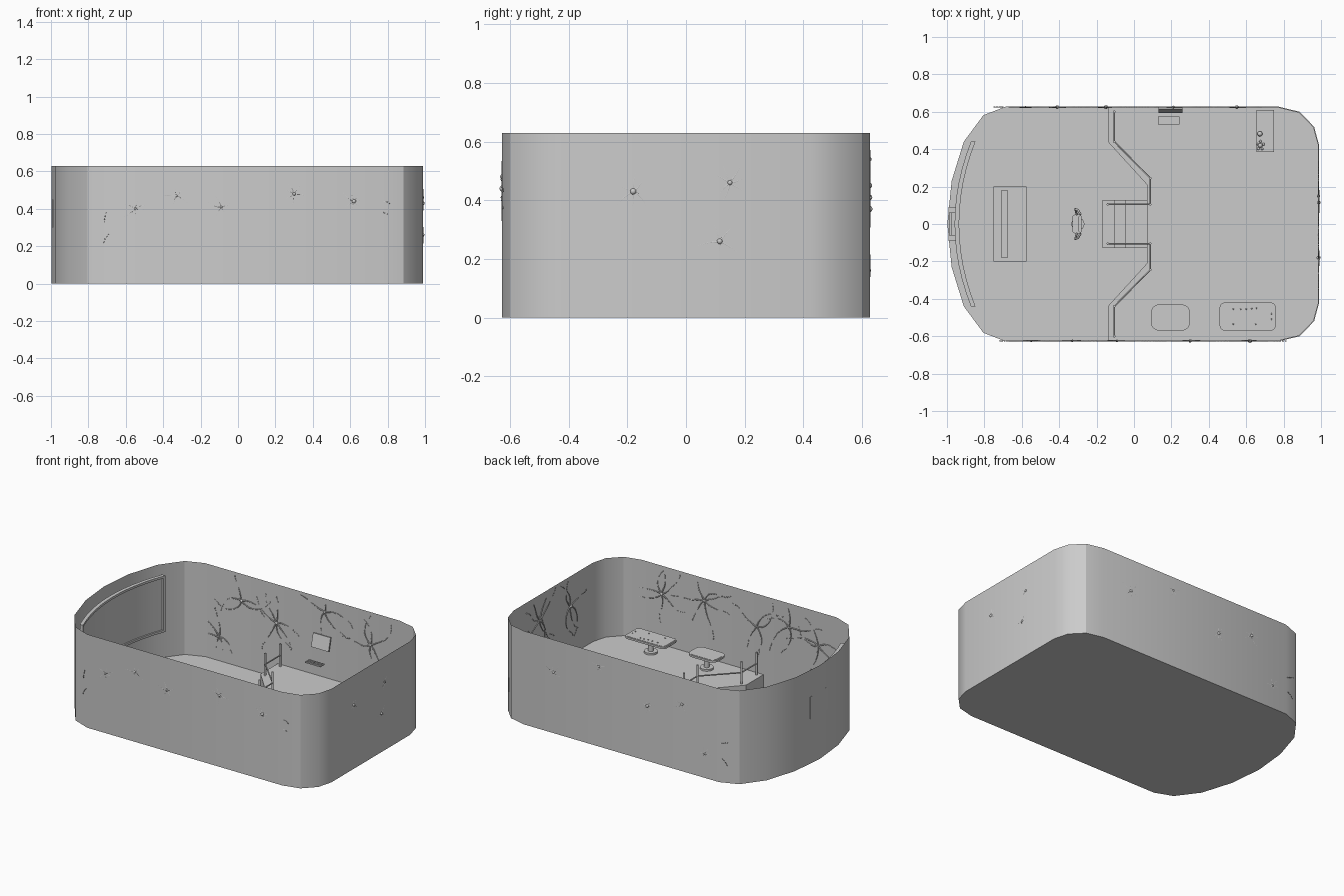
import bpy, bmesh, math, random
from mathutils import Vector

if "Cube" in bpy.data.objects:
    bpy.data.objects.remove(bpy.data.objects["Cube"])

random.seed(4)


def mesh_from(name, bm, smooth=None):
    bmesh.ops.recalc_face_normals(bm, faces=bm.faces)
    me = bpy.data.meshes.new(name)
    bm.to_mesh(me)
    bm.free()
    ob = bpy.data.objects.new(name, me)
    bpy.context.collection.objects.link(ob)
    if smooth:
        bpy.ops.object.select_all(action='DESELECT')
        ob.select_set(True)
        bpy.context.view_layer.objects.active = ob
        bpy.ops.object.shade_smooth_by_angle(angle=math.radians(smooth))
    return ob


def prism(name, pts, z0, z1, top=True, smooth=None):
    """Extruded outline; top=False leaves it open."""
    bm = bmesh.new()
    lo = [bm.verts.new((x, y, z0)) for x, y in pts]
    hi = [bm.verts.new((x, y, z1)) for x, y in pts]
    n = len(pts)
    for i in range(n):
        j = (i + 1) % n
        bm.faces.new((lo[i], lo[j], hi[j], hi[i]))
    bm.faces.new(lo)
    if top:
        bm.faces.new(hi)
    return mesh_from(name, bm, smooth)


def box(name, x0, x1, y0, y1, z0, z1):
    return prism(name, [(x0, y0), (x1, y0), (x1, y1), (x0, y1)], z0, z1)


def rounded(cx, cy, w, d, r, n=5):
    pts = []
    for k, (sx, sy) in enumerate(((1, 1), (-1, 1), (-1, -1), (1, -1))):
        for i in range(n + 1):
            a = math.pi / 2 * (k + i / n)
            pts.append((cx + sx * (w / 2 - r) + r * math.cos(a), cy + sy * (d / 2 - r) + r * math.sin(a)))
    return pts


def disc(name, x, y, r, z0, z1, n=16):
    return prism(name, [(x + r * math.cos(2 * math.pi * i / n), y + r * math.sin(2 * math.pi * i / n))
                        for i in range(n)], z0, z1, smooth=40)


def tubes(name, paths, r, taper=False):
    cu = bpy.data.curves.new(name, 'CURVE')
    cu.dimensions = '3D'
    cu.bevel_depth = r
    cu.bevel_resolution = 1
    cu.use_fill_caps = True
    for path in paths:
        sp = cu.splines.new('POLY')
        sp.points.add(len(path) - 1)
        for i, p in enumerate(path):
            sp.points[i].co = (*p, 1)
            sp.points[i].radius = 1 - 0.75 * i / len(path) if taper else 1
    ob = bpy.data.objects.new(name, cu)
    bpy.context.collection.objects.link(ob)
    return ob


def balls(name, items):
    bm = bmesh.new()
    for p, r in items:
        res = bmesh.ops.create_icosphere(bm, subdivisions=2, radius=r)
        bmesh.ops.translate(bm, verts=res['verts'], vec=p)
    return mesh_from(name, bm, 60)


# room shell: floor and thin open-topped wall
half = [(0.99, 0.42), (0.963, 0.52), (0.885, 0.6), (0.77, 0.628), (-0.685, 0.628),
        (-0.805, 0.582), (-0.91, 0.44), (-0.975, 0.23)]
room = half + [(-0.998, 0)] + [(x, -y) for x, y in reversed(half)]
prism('room_shell', room, 0, 0.63, top=False, smooth=30)

# raised rear deck with notched front edge
PZ = 0.1
edge = [(-0.14, 0.625), (-0.14, 0.44), (0.07, 0.21)]
deck = [(0.987, 0.42), (0.96, 0.518), (0.883, 0.597), (0.77, 0.625)] + edge
prism('raised_deck', deck + [(x, -y) for x, y in reversed(deck)], 0.001, PZ)

# steps
for i in range(3):
    box('step_%d' % i, -0.168 + 0.06 * i, 0.072, -0.128, 0.128, 0.001, PZ * (i + 1) / 4)

# railings, mirrored both sides
posts, rails = [], []
for s in (1, -1):
    line = [(-0.105, 0.6), (-0.105, 0.44), (0.087, 0.245), (0.087, 0.105)]
    for x, y in line:
        posts.append([(x, s * y, PZ), (x, s * y, PZ + 0.15)])
    posts.append([(-0.14, s * 0.105, 0.025), (-0.14, s * 0.105, 0.16)])
    rails.append([(x, s * y, PZ + 0.075) for x, y in line])
    rails.append([(0.087, s * 0.105, PZ + 0.075), (-0.14, s * 0.105, 0.1)])
tubes('railing_posts', posts, 0.007)
tubes('railing_bars', rails, 0.0045)


# curved view screen with raised frame
def arc(y, inset=0.0):
    return -0.957 + inset + 0.087 * (y / 0.44) ** 2


def curved_slab(name, y0, y1, z0, z1, t0, t1, n=12):
    ys = [y0 + (y1 - y0) * i / n for i in range(n + 1)]
    pts = [(arc(y, t0), y) for y in ys] + [(arc(y, t1), y) for y in reversed(ys)]
    prism(name, pts, z0, z1, smooth=30)


curved_slab('screen_panel', -0.43, 0.43, 0.2, 0.57, 0.0, 0.012)
curved_slab('screen_frame_top', -0.44, 0.44, 0.56, 0.575, -0.002, 0.022)
curved_slab('screen_frame_bottom', -0.44, 0.44, 0.195, 0.21, -0.002, 0.022)
for s in (1, -1):
    curved_slab('screen_frame_side', s * 0.425, s * 0.44, 0.2, 0.57, -0.002, 0.022, 2)
    box('screen_bracket_arm', -0.992, -0.955, s * 0.075 - 0.015, s * 0.075 + 0.015, 0.3, 0.45)
box('screen_bracket', -0.99, -0.975, -0.09, 0.09, 0.34, 0.41)

# helm desk with inset display
box('helm_desk_top', -0.75, -0.575, -0.2, 0.2, 0.115, 0.13)
for s in (1, -1):
    box('helm_desk_side', -0.74, -0.585, s * 0.19 - 0.008, s * 0.19 + 0.008, 0.001, 0.115)
box('helm_desk_front', -0.735, -0.71, -0.19, 0.19, 0.001, 0.115)
box('helm_display', -0.71, -0.675, -0.18, 0.18, 0.13, 0.14)

# helm chair
disc('chair_base', -0.3, 0, 0.035, 0.001, 0.01)
disc('chair_post', -0.3, 0, 0.01, 0.01, 0.07, 10)
prism('chair_seat', rounded(-0.305, 0, 0.05, 0.1, 0.015), 0.07, 0.085, smooth=40)
prism('chair_back', rounded(-0.288, 0, 0.015, 0.09, 0.006), 0.08, 0.18, smooth=40)
tubes('chair_arms', [[(-0.285, s * 0.05, 0.12), (-0.3, s * 0.075, 0.115), (-0.315, s * 0.08, 0.11),
                      (-0.305, s * 0.05, 0.08)] for s in (1, -1)], 0.006)

# pedestal tables with a slightly raised inner surface
for nm, x, y, w, d, r in (('small_table', 0.195, -0.5, 0.21, 0.14, 0.045), ('large_table', 0.608, -0.495, 0.3, 0.15, 0.028)):
    prism(nm + '_top', rounded(x, y, w, d, r), 0.185, 0.198, smooth=40)
    prism(nm + '_inlay', rounded(x, y, w - 0.016, d - 0.016, r - 0.006), 0.198, 0.2, smooth=40)
    disc(nm + '_post', x, y, 0.017, PZ, 0.186)
    disc(nm + '_foot', x, y, 0.042, PZ, 0.112)
studs = [(0.53, -0.455), (0.57, -0.455), (0.6, -0.455), (0.63, -0.452), (0.655, -0.45), (0.53, -0.535),
         (0.65, -0.535), (0.735, -0.48), (0.735, -0.51)]
balls('table_studs', [((x, y, 0.201), 0.004) for x, y in studs])

# wall console: tilted monitor and key shelf
mon = box('wall_monitor', -0.065, 0.065, -0.005, 0.005, -0.045, 0.045)
mon.location = (0.195, 0.608, 0.34)
mon.rotation_euler.x = math.radians(-14)
box('key_shelf', 0.128, 0.242, 0.532, 0.575, 0.212, 0.22)
for r in range(3):
    for c in range(8):
        x, y = 0.134 + c * 0.0132, 0.537 + r * 0.012
        box('key', x, x + 0.009, y, y + 0.008, 0.22, 0.224)

# side shelf with small ornaments
box('side_shelf_top', 0.655, 0.748, 0.385, 0.61, 0.19, 0.202)
box('side_shelf_back', 0.7, 0.712, 0.39, 0.605, PZ, 0.19)
balls('ornaments', [((0.673, 0.482, 0.213), 0.014), ((0.675, 0.42, 0.21), 0.012)] +
      [((0.675 + 0.018 * math.cos(a), 0.42 + 0.022 * math.sin(a), 0.207), 0.007) for a in (0.3, 1.5, 2.8, 4.1, 5.3)])


# branching growths on the walls
def growth(name, centres, place):
    arms, bits, knobs = [], [], []
    for u, v, r in centres:
        knobs.append((place(u, v), r))
        n = random.randint(5, 7)
        off = random.random() * 6
        for k in range(n):
            a = off + 2 * math.pi * k / n + random.uniform(-0.25, 0.25)
            bend = random.uniform(-0.16, 0.16)
            p, path = Vector((u, v)), []
            for i in range(random.randint(6, 10)):
                if not 0.12 < p.y < 0.6:
                    break
                path.append(place(p.x, p.y))
                p = p + Vector((math.cos(a), math.sin(a))) * 0.018
                a += bend + random.uniform(-0.15, 0.15)
            if len(path) > 1:
                arms.append(path)
            # broken trail beyond the tip
            for i in range(4):
                p = p + Vector((math.cos(a), math.sin(a))) * 0.016
                a += random.uniform(-0.35, 0.35)
                q = p + Vector((math.cos(a), math.sin(a))) * 0.009
                if 0.08 < p.y < 0.61:
                    bits.append([place(p.x, p.y), place(q.x, q.y)])
    tubes(name + '_arms', arms, 0.0045, True)
    tubes(name + '_trails', bits, 0.0022)
    balls(name + '_knobs', knobs)


growth('back_wall_growth', [(-0.41, 0.45, 0.01), (-0.15, 0.37, 0.011), (0.21, 0.54, 0.008), (0.55, 0.41, 0.01),
                            (-0.58, 0.16, 0.006)], lambda u, v: Vector((u, 0.625, v)))
growth('front_wall_growth', [(0.3, 0.48, 0.009), (0.62, 0.44, 0.011), (-0.09, 0.41, 0.007), (-0.33, 0.47, 0.007),
                             (-0.55, 0.4, 0.006)], lambda u, v: Vector((u, -0.625, v)))
growth('end_wall_growth', [(-0.18, 0.43, 0.011), (0.15, 0.46, 0.009), (0.115, 0.26, 0.01)],
       lambda u, v: Vector((0.987, u, v)))
